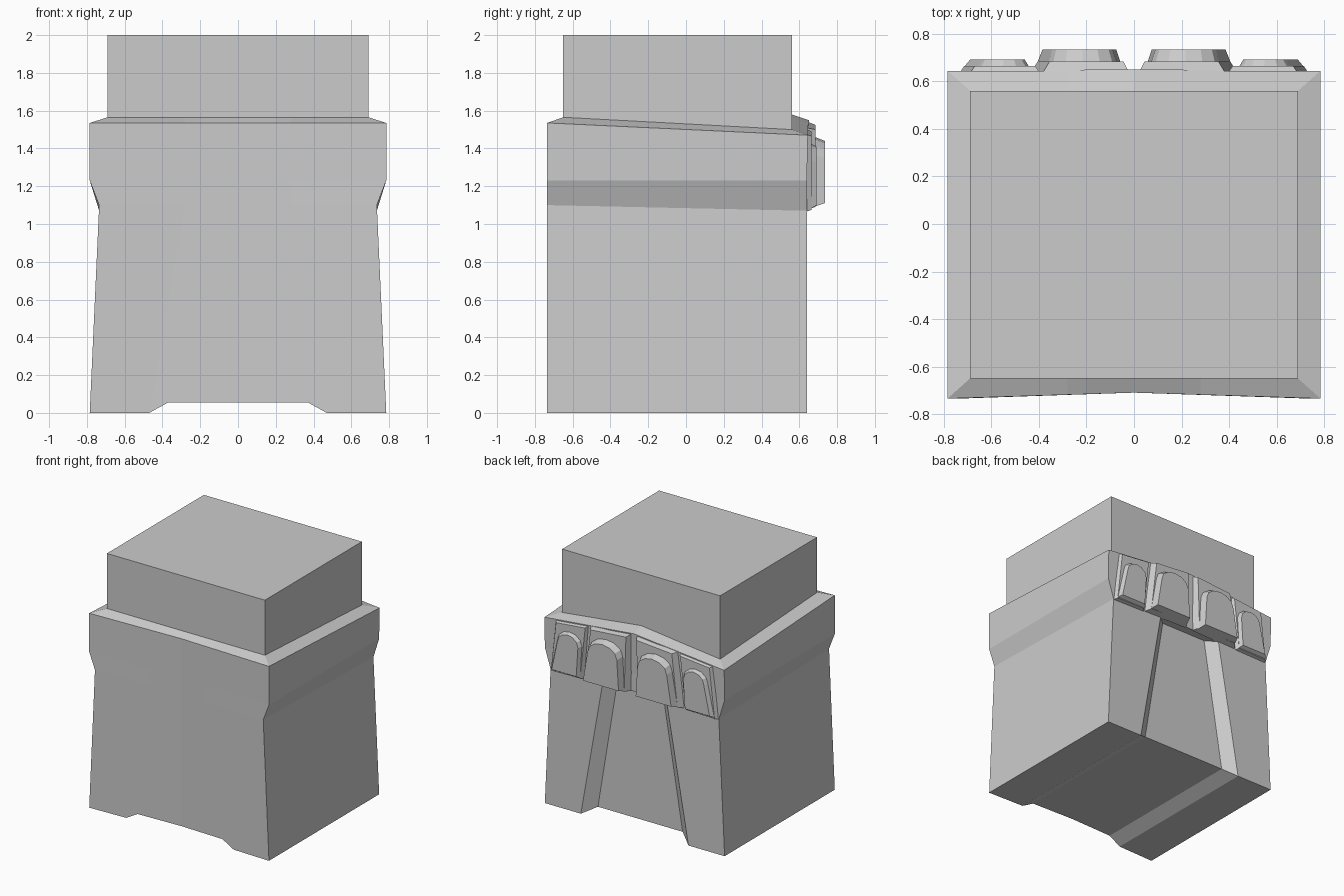
import bpy, bmesh, math

if "Cube" in bpy.data.objects:
    bpy.data.objects.remove(bpy.data.objects["Cube"])


def finish(bm, name):
    """Clean a half mesh, turn it into an object and mirror it across x = 0."""
    bmesh.ops.remove_doubles(bm, verts=bm.verts, dist=0.0005)
    bmesh.ops.recalc_face_normals(bm, faces=bm.faces)
    me = bpy.data.meshes.new(name)
    bm.to_mesh(me)
    bm.free()
    ob = bpy.data.objects.new(name, me)
    bpy.context.collection.objects.link(ob)
    mod = ob.modifiers.new("Mirror", 'MIRROR')
    mod.use_clip = True
    return ob


def loft(name, loops):
    """Half shell through 8-point loops, running front centre to back centre."""
    bm = bmesh.new()
    rows = [[bm.verts.new(p) for p in lp] for lp in loops]
    for lo, hi in zip(rows, rows[1:]):
        for i in range(7):
            bm.faces.new((lo[i], lo[i + 1], hi[i + 1], hi[i]))
    for r in (rows[0], rows[-1]):
        for i in range(3):
            bm.faces.new((r[i], r[i + 1], r[6 - i], r[7 - i]))
    finish(bm, name)


def loop(X, a, b, zf, zs, za, zb, zc, zfa=None, zfb=None, rec=0.64,
         yf=-0.735, yfc=-0.71, yb=0.64):
    """Half section: X side, a/b channel edges, z at front, side, a, b, centre."""
    zfa = zf if zfa is None else zfa
    zfb = zf if zfb is None else zfb
    fy = lambda x: yfc + (yf - yfc) * x / X
    return [(0, yfc, zfb), (b, fy(b), zfb), (a, fy(a), zfa), (X, yf, zf),
            (X, yb, zs), (a, yb, za), (b, rec, zb), (0, rec, zc)]


# Main body: channelled base, pinched waist, band and sloping shoulder
body = [
    loop(.785, .47, .37, 0, 0, 0, .055, .055, zfb=.055, rec=.57),
    loop(.735, .28, .20, 1.10, 1.07, 1.08, 1.09, 1.09, rec=.57),
    loop(.735, .28, .20, 1.10, 1.07, 1.08, 1.09, 1.09),
    loop(.785, .28, .20, 1.23, 1.23, 1.23, 1.23, 1.23),
    loop(.785, .28, .20, 1.535, 1.47, 1.52, 1.53, 1.55, yb=.645, rec=.65),
    loop(.69, .28, .20, 1.565, 1.50, 1.547, 1.557, 1.58,
         yf=-.65, yfc=-.65, yb=.56, rec=.56),
]
loft("body", body)

# Upper block
neck = [loop(.69, .28, .20, z, z, z, z, z, yf=-.65, yfc=-.65, yb=.56, rec=.56)
        for z in (1.45, 2.0)]
loft("upper_block", neck)


def plate(name, back, front, yb, yf):
    """Bevelled plate between a back outline and a smaller front outline."""
    bm = bmesh.new()
    A = [bm.verts.new((x, yb, z)) for x, z in back]
    B = [bm.verts.new((x, yf, z)) for x, z in front]
    n = len(A)
    bm.faces.new(A)
    bm.faces.new(B[::-1])
    for i in range(n):
        j = (i + 1) % n
        bm.faces.new((A[i], A[j], B[j], B[i]))
    finish(bm, name)


def arch(b0, b1, t0, t1, zbot, zside, zpeak, n=6):
    """Panel outline: flat bottom, leaning sides, rounded top."""
    c, r = (t0 + t1) / 2, (t1 - t0) / 2
    top = [(c + r * math.cos(math.pi * i / n),
            zside + (zpeak - zside) * math.sin(math.pi * i / n)) for i in range(n + 1)]
    return [(b0, zbot), (b1, zbot)] + top


# Inner and outer knuckles: rib-sided base plates with arched raised panels
plate("inner_knuckle_base",
      [(.03, 1.085), (.435, 1.075), (.385, 1.51), (.02, 1.545)],
      [(.06, 1.10), (.405, 1.09), (.355, 1.50), (.045, 1.525)], .635, .685)
plate("inner_knuckle_panel",
      arch(.05, .415, .065, .365, 1.085, 1.37, 1.47),
      arch(.075, .385, .09, .345, 1.11, 1.35, 1.44), .66, .735)
plate("outer_knuckle_base",
      [(.44, 1.07), (.735, 1.065), (.69, 1.475), (.395, 1.505)],
      [(.46, 1.08), (.715, 1.075), (.67, 1.465), (.415, 1.49)], .635, .665)
plate("outer_knuckle_panel",
      arch(.45, .725, .435, .665, 1.075, 1.34, 1.43),
      arch(.475, .69, .46, .64, 1.10, 1.33, 1.41), .65, .692)
